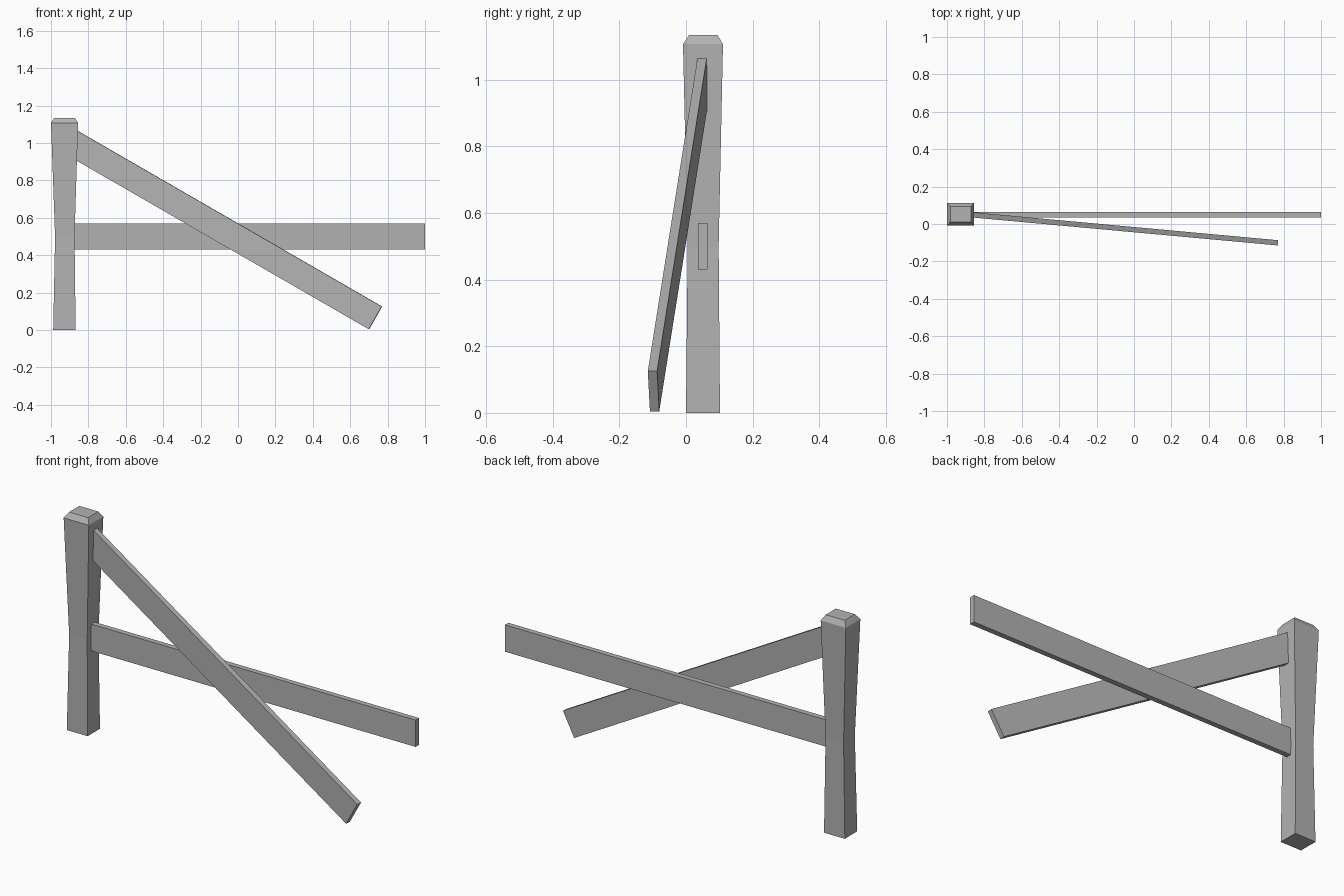
import bpy
import bmesh
from mathutils import Matrix, Vector

cube = bpy.data.objects.get("Cube")
if cube:
    bpy.data.objects.remove(cube, do_unlink=True)

GREY = (0.45, 0.45, 0.45, 1)
wood = bpy.data.materials.new("grey_wood")
wood.use_nodes = True
wood.diffuse_color = GREY
wood.node_tree.nodes["Principled BSDF"].inputs["Base Color"].default_value = GREY


def add_object(name, bm):
    bmesh.ops.recalc_face_normals(bm, faces=bm.faces[:])
    mesh = bpy.data.meshes.new(name)
    bm.to_mesh(mesh)
    bm.free()
    mesh.materials.append(wood)
    obj = bpy.data.objects.new(name, mesh)
    bpy.context.collection.objects.link(obj)
    return obj


def plank(name, start, end, height=0.14, thickness=0.028):
    """Square-ended board running from start to end."""
    start, end = Vector(start), Vector(end)
    along = end - start
    side = Vector((0, 0, 1)).cross(along).normalized()
    up = along.cross(side).normalized()
    turn = Matrix((along.normalized(), side, up)).transposed().to_4x4()
    size = Matrix.Diagonal((along.length, thickness, height, 1))
    bm = bmesh.new()
    bmesh.ops.create_cube(bm, size=1, matrix=Matrix.Translation((start + end) / 2) @ turn @ size)
    return add_object(name, bm)


def post(name, sections):
    """Square post lofted through rings of (z, left x, right x, front y, back y)."""
    bm = bmesh.new()
    rings = []
    for z, x0, x1, y0, y1 in sections:
        corners = ((x0, y0), (x1, y0), (x1, y1), (x0, y1))
        rings.append([bm.verts.new((x, y, z)) for x, y in corners])
    for low, high in zip(rings, rings[1:]):
        for i in range(4):
            j = (i + 1) % 4
            bm.faces.new((low[i], low[j], high[j], high[i]))
    bm.faces.new(rings[0][::-1])
    bm.faces.new(rings[-1])
    return add_object(name, bm)


# Waisted post with a chamfered top
post("fence_post", [
    (0, -0.988, -0.868, 0, 0.102),
    (0.5, -0.978, -0.874, 0.005, 0.098),
    (1.107, -1, -0.855, -0.009, 0.111),
    (1.135, -0.982, -0.872, 0.01, 0.094),
])

# Level rail and the fallen rail leaning to the ground
plank("level_rail", (-0.92, 0.05, 0.5), (1, 0.05, 0.5))
plank("fallen_rail", (-0.92, 0.054, 1.02), (0.735, -0.0975, 0.065))
